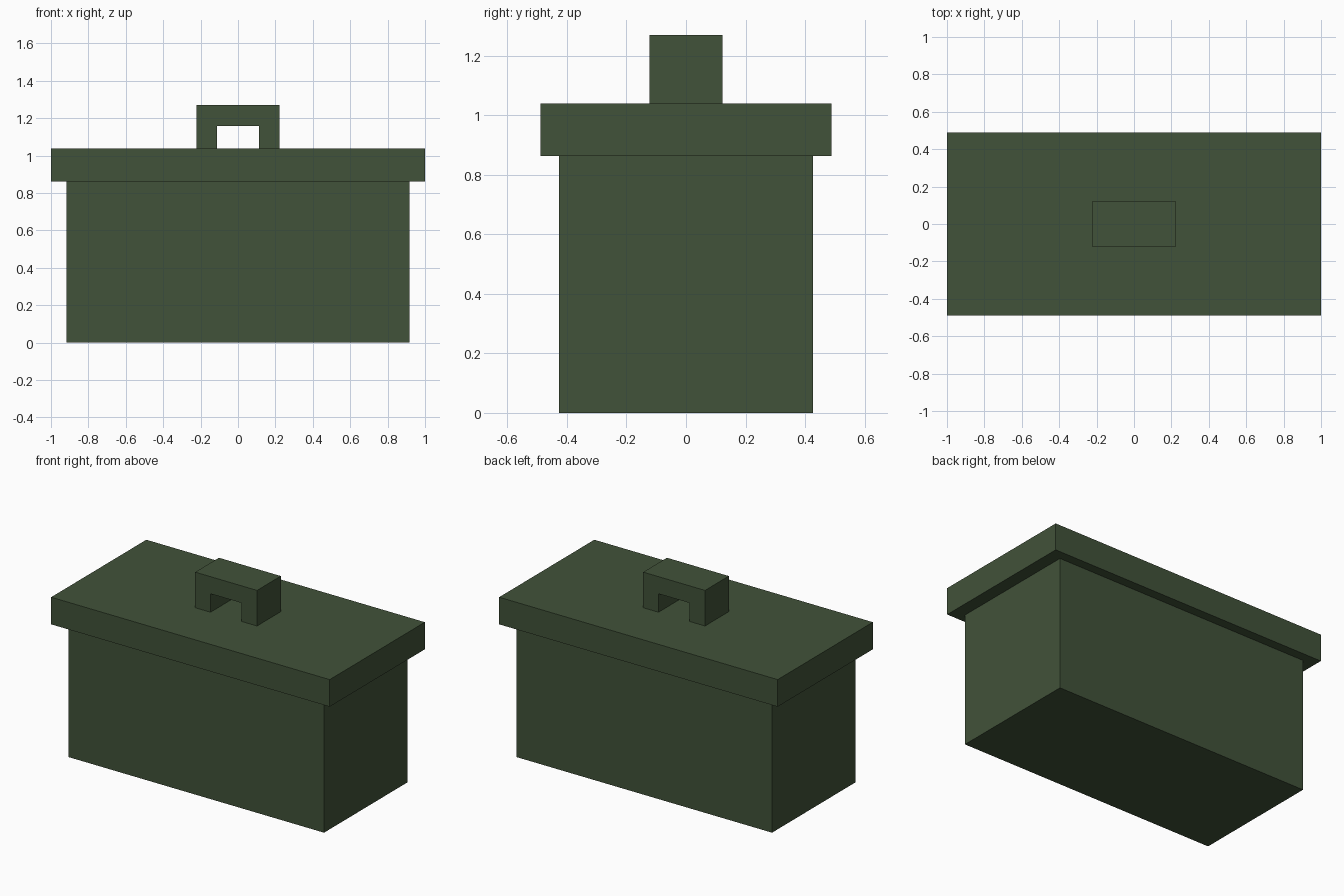
import bpy, bmesh

if "Cube" in bpy.data.objects:
    bpy.data.objects.remove(bpy.data.objects["Cube"])

green = bpy.data.materials.new("dark_olive_green")
green.diffuse_color = (0.053, 0.085, 0.041, 1)
green.use_nodes = True
green.node_tree.nodes["Principled BSDF"].inputs["Base Color"].default_value = green.diffuse_color


def extrude_profile(name, points, half_depth):
    """Extrude a closed x-z profile along y, centred on y = 0."""
    bm = bmesh.new()
    face = bm.faces.new([bm.verts.new((x, -half_depth, z)) for x, z in points])
    new = bmesh.ops.extrude_face_region(bm, geom=[face])["geom"]
    verts = [v for v in new if isinstance(v, bmesh.types.BMVert)]
    bmesh.ops.translate(bm, verts=verts, vec=(0, 2 * half_depth, 0))
    bmesh.ops.recalc_face_normals(bm, faces=bm.faces)
    mesh = bpy.data.meshes.new(name)
    bm.to_mesh(mesh)
    bm.free()
    mesh.materials.append(green)
    obj = bpy.data.objects.new(name, mesh)
    bpy.context.collection.objects.link(obj)


def rect(half_width, z0, z1):
    return [(-half_width, z0), (half_width, z0), (half_width, z1), (-half_width, z1)]


# Box body and overhanging lid
extrude_profile("box_body", rect(0.917, 0, 0.863), 0.427)
extrude_profile("lid", rect(1.0, 0.863, 1.039), 0.488)

# Arched handle with a square opening
right = [(0.112, 1.159), (0.112, 1.039), (0.222, 1.039), (0.222, 1.27)]
left = [(-x, z) for x, z in reversed(right)]
extrude_profile("lid_handle", right + left, 0.122)
